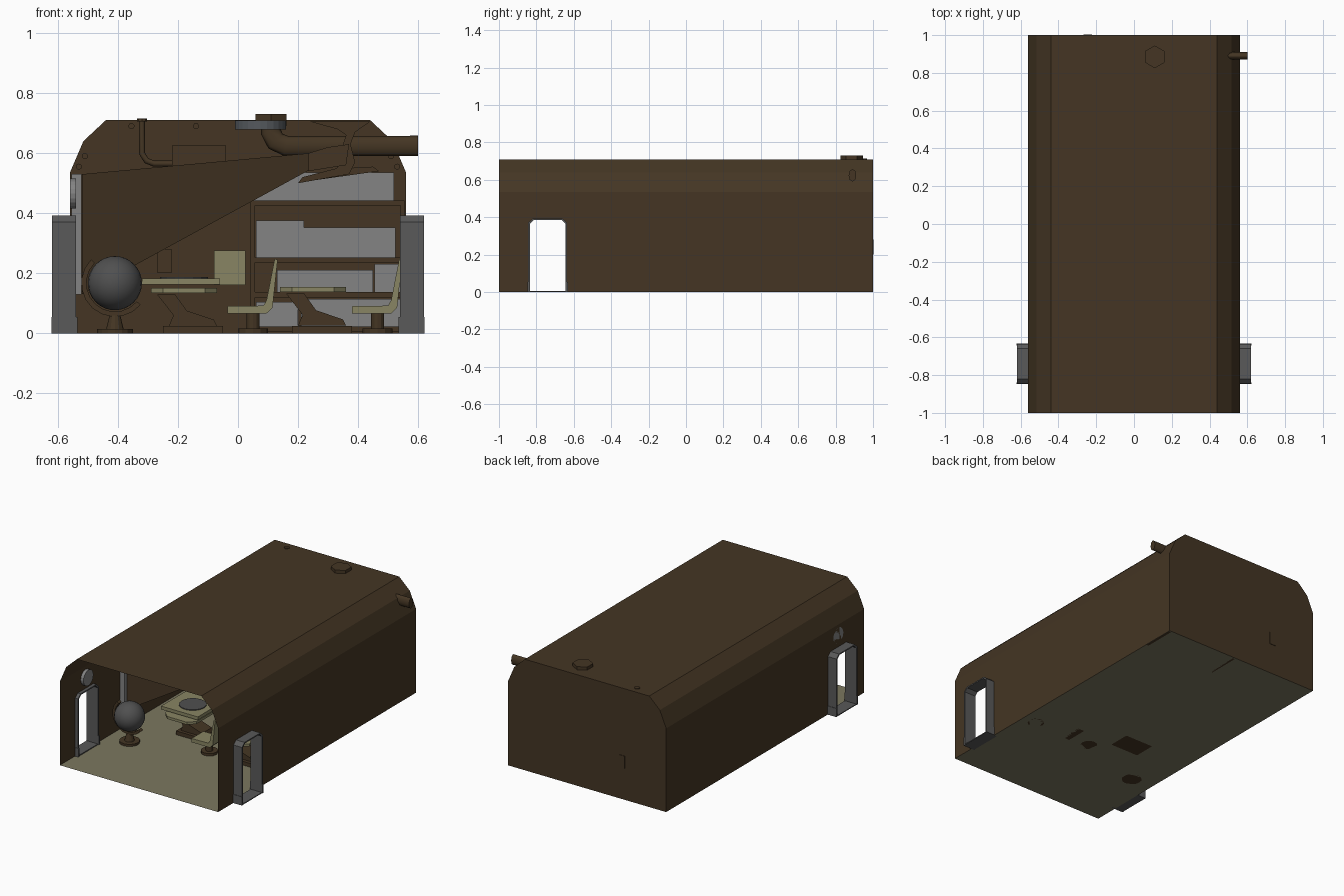
import bpy, bmesh, math
from mathutils import Vector, Matrix

cube = bpy.data.objects.get("Cube")
if cube:
    bpy.data.objects.remove(cube, do_unlink=True)


def material(name, r, g, b):
    m = bpy.data.materials.new(name)
    m.use_nodes = True
    m.diffuse_color = (r, g, b, 1)
    m.node_tree.nodes["Principled BSDF"].inputs["Base Color"].default_value = (r, g, b, 1)
    return m


BROWN = material("brown", .058, .036, .017)
FLOOR = material("floor beige", .2, .185, .115)
CREAM = material("cream", .25, .235, .125)
PALE = material("pale gray", .23, .23, .23)
GRAY = material("door gray", .1, .1, .1)
DARK = material("globe gray", .08, .08, .08)
BLUE = material("lamp gray", .09, .1, .11)


def finish(name, bm, mat, smooth=False):
    bmesh.ops.recalc_face_normals(bm, faces=bm.faces)
    me = bpy.data.meshes.new(name)
    bm.to_mesh(me)
    bm.free()
    me.materials.append(mat)
    if smooth:
        for p in me.polygons:
            p.use_smooth = True
    ob = bpy.data.objects.new(name, me)
    bpy.context.collection.objects.link(ob)
    return ob


def place(axis, p, d):
    return Vector((d, *p)) if axis == "x" else Vector((p[0], d, p[1]))


def prism(name, pts, axis, a, b, mat):
    """Extrude a flat outline along x or y; a sheet if a equals b."""
    bm = bmesh.new()
    face = bm.faces.new([bm.verts.new(place(axis, p, a)) for p in pts])
    if a != b:
        geom = bmesh.ops.extrude_face_region(bm, geom=[face])["geom"]
        verts = [v for v in geom if isinstance(v, bmesh.types.BMVert)]
        bmesh.ops.translate(bm, verts=verts, vec=place(axis, (0, 0), b - a))
        if face.is_valid and len(face.link_loops if hasattr(face, "link_loops") else face.loops) == 0:
            bm.faces.remove(face)
    return finish(name, bm, mat)


def box(name, x0, x1, y0, y1, z0, z1, mat):
    return prism(name, [(x0, z0), (x1, z0), (x1, z1), (x0, z1)], "y", y0, y1, mat)


def disc(name, at, r, depth, mat, sides=24, axis="z", r2=None):
    bm = bmesh.new()
    rot = {"z": Matrix(), "x": Matrix.Rotation(math.pi / 2, 4, "Y"),
           "y": Matrix.Rotation(math.pi / 2, 4, "X")}[axis]
    bmesh.ops.create_cone(bm, cap_ends=True, segments=sides, radius1=r,
                          radius2=r if r2 is None else r2, depth=depth,
                          matrix=Matrix.Translation(at) @ rot)
    return finish(name, bm, mat)


def pipe(name, pts, y, r, mat, flat=1):
    cu = bpy.data.curves.new(name, "CURVE")
    cu.dimensions = "3D"
    cu.bevel_depth, cu.bevel_resolution, cu.use_fill_caps = r, 2, True
    s = cu.splines.new("POLY")
    s.points.add(len(pts) - 1)
    for q, (x, z) in zip(s.points, pts):
        q.co = (x, 0, z, 1)
    ob = bpy.data.objects.new(name, cu)
    bpy.context.collection.objects.link(ob)
    ob.location.y, ob.scale.y = y, flat
    cu.materials.append(mat)


# Room shell: floor, roof strips, back wall, side walls with door openings
half = [(.56, 0), (.56, .535), (.515, .64), (.44, .71)]
outline = half + [(-x, z) for x, z in reversed(half)]
prism("back_wall", outline, "y", 1, 1, BROWN)
bm = bmesh.new()
rows = [[bm.verts.new((x, y, z)) for x, z in outline[1:-1]] for y in (-1, 1)]
for i in range(len(rows[0]) - 1):
    bm.faces.new((rows[0][i], rows[0][i + 1], rows[1][i + 1], rows[1][i]))
finish("roof", bm, BROWN)
bm = bmesh.new()
bm.faces.new([bm.verts.new(c) for c in ((-.56, -1, 0), (.56, -1, 0), (.56, 1, 0), (-.56, 1, 0))])
finish("floor", bm, FLOOR)

arch = [(-.835, 0), (-.835, .365), (-.815, .385), (-.665, .385), (-.645, .365), (-.645, 0)]
rim = [(-.635, 0), (-.635, .37), (-.66, .393), (-.82, .393), (-.845, .37), (-.845, 0)]
for side, label in ((1, "left"), (-1, "right")):
    prism(label + "_wall", [(-1, 0)] + arch + [(1, 0), (1, .535), (-1, .535)],
          "x", side * .56, side * .56, BROWN)
    prism(label + "_door_frame", arch + rim, "x", side * .54, side * .62, GRAY)
    for k, y in enumerate((-.848, -.642)):
        prism(f"{label}_door_foot_{k}", [(y, 0), (y + .01, 0), (y + .01, .055), (y, .055)],
              "x", side * .535, side * .622, GRAY)
    prism(label + "_door_sill", [(-.845, 0), (-.635, 0), (-.635, .006), (-.845, .006)],
          "x", side * .54, side * .62, GRAY)
    # Bolts on the back wall
    for k, (x, z) in enumerate(((.14, .69), (.355, .69), (.51, .59), (.53, .555))):
        disc(f"{label}_bolt_{k}", (side * x, .993, z), .01, .01, BROWN, 10, "y")
disc("wall_dial", (-.55, -.74, .465), .05, .02, PALE, 20, "x")

# Screen on the side wall and tapered beam from the hanging projector
prism("screen", [(-.4, .13), (.34, .13), (.34, .53), (-.4, .53)], "x", -.555, -.522, PALE)
bm = bmesh.new()
ends = [[bm.verts.new((x, y, z)) for y, z in ((y0, z0), (y1, z0), (y1, z1), (y0, z1))]
        for x, y0, y1, z0, z1 in ((-.52, -.38, .32, .13, .53), (.24, -.06, 0, .545, .6))]
for i in range(4):
    j = (i + 1) % 4
    bm.faces.new((ends[0][i], ends[0][j], ends[1][j], ends[1][i]))
for e in ends:
    bm.faces.new(e)
finish("projector_beam", bm, BROWN)
prism("projector_mount", [(.24, .705), (.44, .705), (.39, .67), (.375, .63), (.39, .57), (.37, .53),
                          (.2, .5), (.215, .52), (.33, .55), (.34, .6), (.36, .66), (.33, .68)],
      "y", -.07, .01, BROWN)
prism("projector_body", [(.235, .54), (.36, .56), (.37, .63), (.3, .62), (.235, .6)],
      "y", -.1, .04, BROWN)
prism("projector_wing", [(.22, .505), (.47, .54), (.45, .555), (.36, .55)], "y", -.05, -.01, BROWN)

# Globe on its stand
bm = bmesh.new()
bmesh.ops.create_uvsphere(bm, u_segments=24, v_segments=16, radius=.09,
                          matrix=Matrix.Translation((-.41, -.51, .167)))
finish("globe", bm, DARK, True)
disc("globe_base", (-.41, -.51, .007), .06, .014, BROWN, 16)
disc("globe_stem", (-.41, -.51, .035), .03, .05, BROWN, 12, r2=.018)


def ring(r, a0, a1, n):
    return [(-.41 + r * math.cos(math.radians(a0 + (a1 - a0) * i / n)),
             .167 + r * math.sin(math.radians(a0 + (a1 - a0) * i / n))) for i in range(n + 1)]


prism("globe_cradle", ring(.112, 135, 320, 10) + ring(.095, 320, 135, 10), "y", -.525, -.495, BROWN)


# Tables and chairs
def table(name, x, y, w, d, z, top):
    c = .04
    bm = bmesh.new()
    face = [(-w, -d + c), (-w + c, -d), (w - c, -d), (w, -d + c),
            (w, d - c), (w - c, d), (-w + c, d), (-w, d - c)]
    f = bm.faces.new([bm.verts.new((x + a, y + b, z)) for a, b in face])
    up = bmesh.ops.extrude_face_region(bm, geom=[f])["geom"]
    bmesh.ops.translate(bm, verts=[v for v in up if isinstance(v, bmesh.types.BMVert)], vec=(0, 0, .016))
    finish(name + "_top", bm, top)
    leg = [(-.09, .13), (-.03, .13), (.01, .075), (.1, .045), (.11, .025), (-.05, .025), (-.035, .06)]
    prism(name + "_leg", [(x + a, b * z / .135) for a, b in leg], "y", y - .05, y + .05, BROWN)
    box(name + "_foot", x - .07, x + .13, y - .07, y + .07, 0, .024, BROWN)


def chair(name, x, y):
    side = [(-.085, .066), (.045, .066), (.065, .085), (.082, .245), (.072, .248),
            (.045, .11), (.035, .092), (-.085, .09)]
    prism(name + "_seat", [(x + a, z) for a, z in side], "y", y - .06, y + .06, CREAM)
    disc(name + "_stem", (x, y, .035), .022, .064, BROWN, 12)
    disc(name + "_foot", (x, y, .008), .05, .016, BROWN, 12)


table("large_table", -.18, -.2, .11, .16, .135, CREAM)
box("large_table_upper_top", -.32, -.06, -.32, -.06, .162, .183, CREAM)
disc("large_table_inlay", (-.18, -.2, .185), .08, .006, DARK, 16)
table("small_table", .25, -.32, .11, .12, .138, CREAM)
chair("inner_chair", .05, -.36)
chair("outer_chair", .465, -.36)
box("wall_panel", -.08, .025, .94, .96, .16, .275, CREAM)

# Shelf unit with pale boxes against the back wall
for k, x in enumerate((.042, .542)):
    box(f"shelf_upright_{k}", x, x + .015, .78, .99, 0, .44, BROWN)
for k, z in enumerate((.005, .12, .235, .425)):
    box(f"shelf_board_{k}", .045, .555, .78, .99, z, z + .018, BROWN)
for k, (x0, x1, z0, z1) in enumerate(((.06, .22, .253, .375), (.22, .525, .253, .352), (.13, .45, .138, .21),
                                      (.455, .54, .138, .23), (.06, .2, .023, .105), (.21, .54, .023, .115))):
    box(f"shelf_box_{k}", x0, x1, .84, .97, z0, z1, PALE)
box("shelf_top_panel", .05, .52, .9, .97, .443, .535, PALE)

# Vents, pipes and small fittings
pipe("vent_pipe", [(.11, .72), (.11, .67), (.125, .64), (.16, .624), (.6, .624)], .89, .034, BROWN, .6)
disc("vent_collar", (.11, .885, .71), .06, .04, BROWN, 6).rotation_euler.z = 0
pipe("thin_pipe", [(-.32, .712), (-.32, .6), (-.305, .575), (-.28, .565), (-.22, .565)], .95, .01, BROWN)
disc("thin_pipe_cap", (-.32, .95, .71), .017, .01, BROWN, 8)
box("air_unit", -.22, -.04, .9, .99, .5, .625, BROWN)
box("wall_switch", -.268, -.222, .97, 1.003, .2, .28, BROWN)
disc("ceiling_lamp", (.075, -.25, .694), .085, .03, BLUE, 24)
